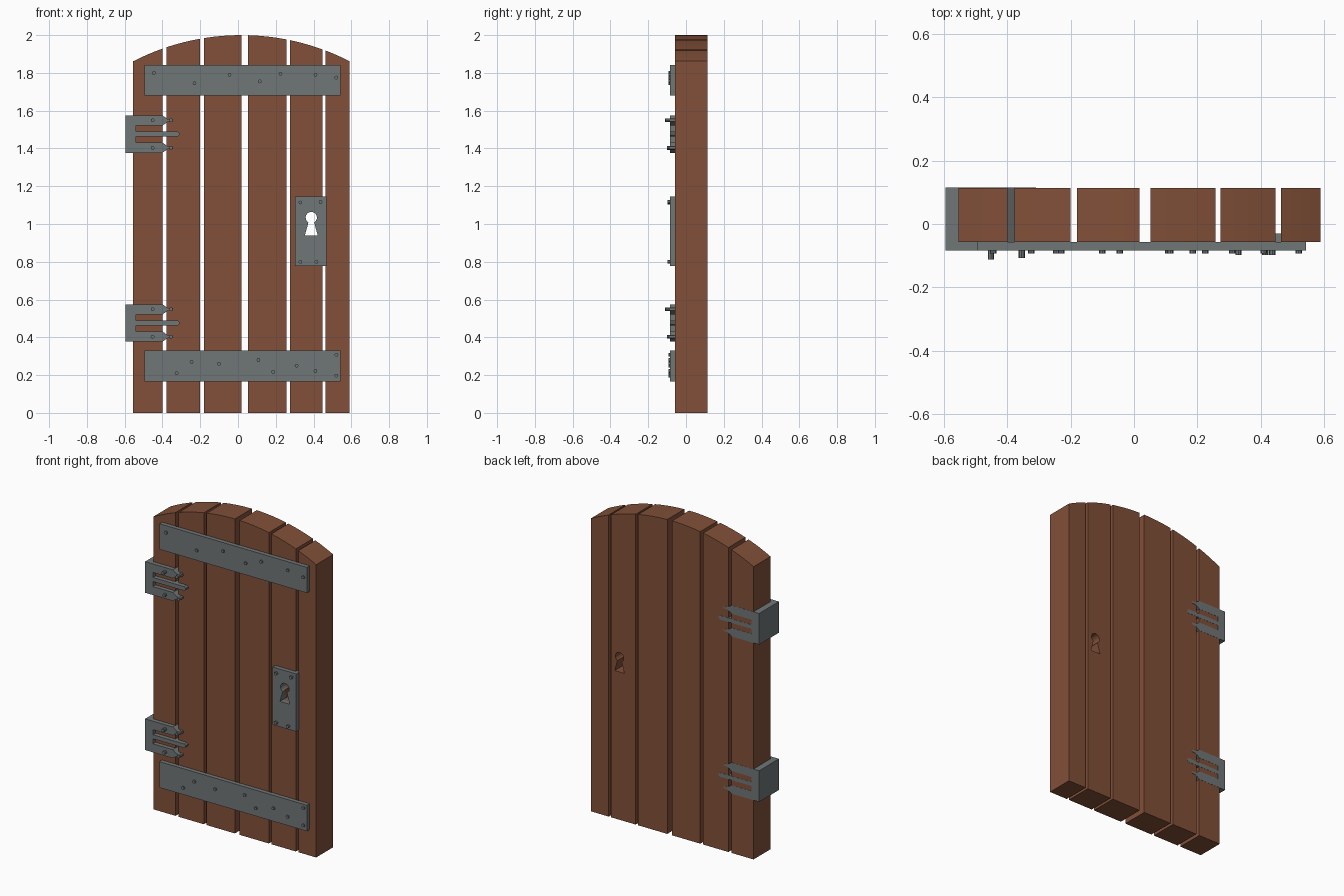
import bpy, bmesh, math

if "Cube" in bpy.data.objects:
    bpy.data.objects.remove(bpy.data.objects["Cube"])

FRONT, BACK, PLATE = -0.057, 0.114, -0.084   # plank front, plank back, iron front


def material(name, rgb):
    m = bpy.data.materials.new(name)
    m.diffuse_color = (*rgb, 1)
    m.use_nodes = True
    m.node_tree.nodes["Principled BSDF"].inputs["Base Color"].default_value = m.diffuse_color
    return m


wood = material("wood", (0.22, 0.08, 0.04))
iron = material("iron", (0.16, 0.18, 0.185))


def prism(name, outline, y0, y1, mat):
    """Extrude an (x, z) outline from y0 to y1."""
    bm = bmesh.new()
    face = bm.faces.new([bm.verts.new((x, y0, z)) for x, z in outline])
    ext = bmesh.ops.extrude_face_region(bm, geom=[face])["geom"]
    bmesh.ops.translate(bm, vec=(0, y1 - y0, 0),
                        verts=[v for v in ext if isinstance(v, bmesh.types.BMVert)])
    bmesh.ops.recalc_face_normals(bm, faces=bm.faces)
    me = bpy.data.meshes.new(name)
    bm.to_mesh(me)
    bm.free()
    ob = bpy.data.objects.new(name, me)
    bpy.context.collection.objects.link(ob)
    me.materials.append(mat)
    return ob


def rect(x0, x1, z0, z1):
    return [(x0, z0), (x1, z0), (x1, z1), (x0, z1)]


def rivet(name, x, z, tip=-0.093, r=0.01):
    ring = [(x + r * math.cos(math.tau * i / 8), z + r * math.sin(math.tau * i / 8))
            for i in range(8)]
    return prism(name, ring, tip, FRONT, iron)


def arch(x):
    """Height of the arched top at x."""
    r = 1.254
    return 2.0 - r + math.sqrt(r * r - (x - 0.018) ** 2)


# Planks cut to the arched top
planks = []
spans = [(-0.555, -0.40), (-0.378, -0.20), (-0.18, 0.018),
         (0.052, 0.257), (0.274, 0.447), (0.464, 0.59)]
for i, (a, b) in enumerate(spans):
    top = [(b + (a - b) * k / 4, arch(b + (a - b) * k / 4)) for k in range(5)]
    planks.append(prism(f"plank_{i + 1}", [(a, 0), (b, 0)] + top, FRONT, BACK, wood))

# Lock plate, set partly into the planks
lock = prism("lock_plate", rect(0.302, 0.468, 0.778, 1.145), PLATE, -0.03, iron)
for x, z in [(0.33, 1.114), (0.437, 1.117), (0.33, 0.80), (0.415, 0.80)]:
    rivet("lock_rivet", x, z, -0.098)

# Keyhole cut through plate and plank
cx, cz, r = 0.388, 1.034, 0.03
arc = [(cx + r * math.cos(math.radians(t)), cz + r * math.sin(math.radians(t)))
       for t in [-60 + 300 * i / 14 for i in range(15)]]
cutter = prism("keyhole_cutter", arc + [(cx - 0.034, 0.94), (cx + 0.034, 0.94)],
               -0.3, 0.3, iron)
for ob, mat in ((lock, iron), (planks[4], wood)):
    mod = ob.modifiers.new("keyhole", 'BOOLEAN')
    mod.operation, mod.solver, mod.object = 'DIFFERENCE', 'EXACT', cutter
    bpy.context.view_layer.objects.active = ob
    bpy.ops.object.modifier_apply(modifier=mod.name)
    for p in ob.data.polygons:
        p.material_index = 0
bpy.data.objects.remove(cutter)

# Straps with scattered rivets
straps = {
    "upper_strap": (1.68, 1.843, [(-0.445, 1.80), (-0.23, 1.745), (-0.045, 1.79),
                    (0.115, 1.755), (0.225, 1.795), (0.41, 1.79), (0.52, 1.775)]),
    "lower_strap": (0.165, 0.33, [(-0.325, 0.21), (-0.246, 0.27), (-0.10, 0.26),
                    (0.108, 0.28), (0.186, 0.217), (0.31, 0.25), (0.41, 0.222),
                    (0.521, 0.308), (0.52, 0.197)]),
}
for name, (z0, z1, rivets) in straps.items():
    prism(name, rect(-0.495, 0.543, z0, z1), PLATE, FRONT, iron)
    for x, z in rivets:
        rivet(name + "_rivet", x, z)

# Three-fingered hinges wrapping the door edge, mirrored about their middle
half = [(-0.54, 0.013), (-0.54, 0.045), (-0.40, 0.045), (-0.373, 0.064),
        (-0.345, 0.066), (-0.345, 0.078), (-0.373, 0.080), (-0.40, 0.099), (-0.595, 0.099)]
finger = [(-0.31, -0.005), (-0.31, 0.005), (-0.32, 0.013)]
outline = ([(-0.32, -0.013)] + finger + half + [(x, -z) for x, z in reversed(half)])
for name, zc in (("upper_hinge", 1.476), ("lower_hinge", 0.476)):
    prism(name, [(x, z + zc) for x, z in outline], PLATE, BACK + 0.001, iron)
    for s in (1, -1):
        rivet(name + "_rivet", -0.452, zc + s * 0.073, -0.112 if s > 0 else -0.1)
        rivet(name + "_tip_rivet", -0.355, zc + s * 0.073, -0.108 if s > 0 else -0.095)
